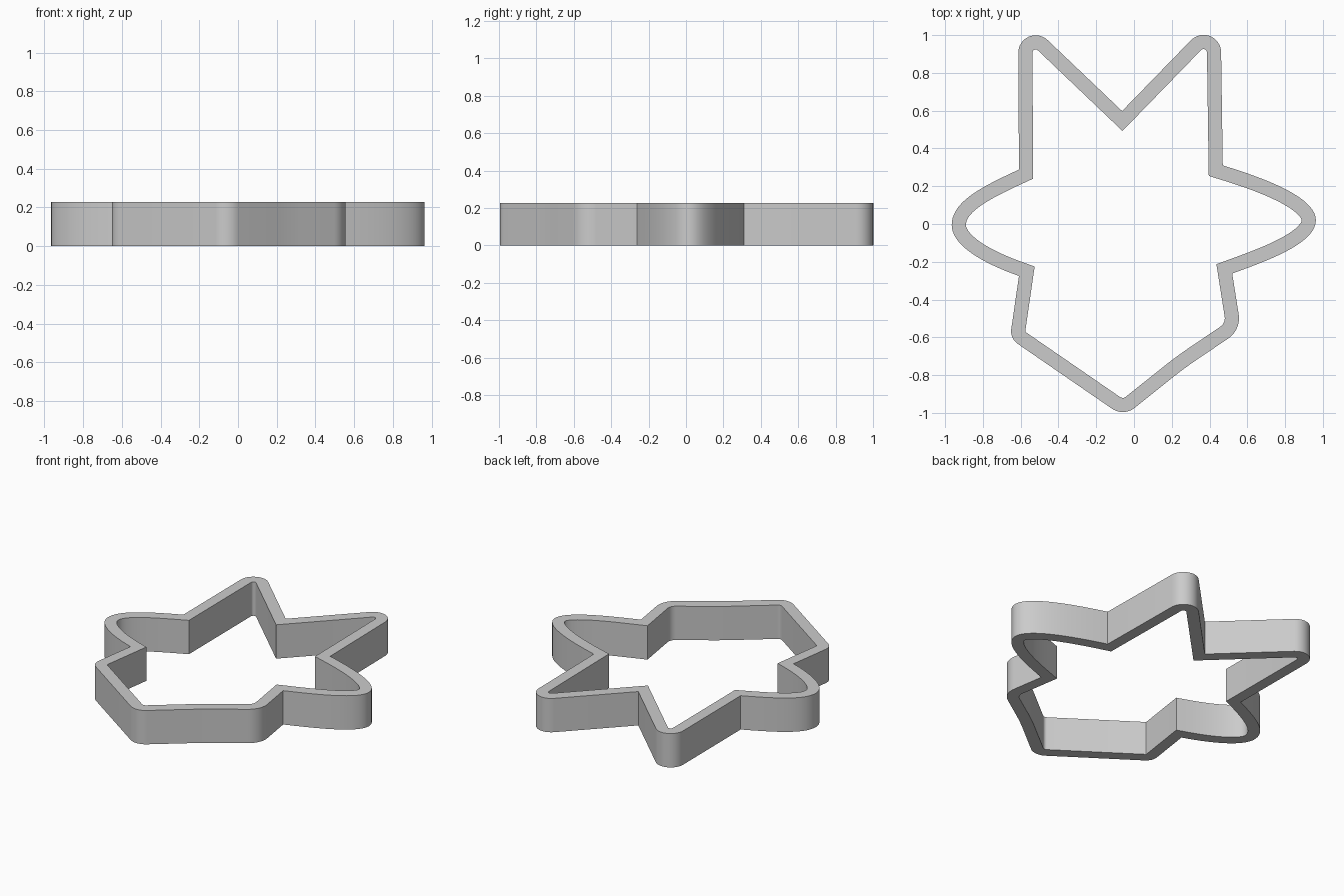
import bpy, bmesh, math
from mathutils import Vector
from mathutils.geometry import interpolate_bezier

if "Cube" in bpy.data.objects:
    bpy.data.objects.remove(bpy.data.objects["Cube"])

WALL, HEIGHT = 0.075, 0.228


def fillet(prev, corner, nxt, r, n=12):
    """Arc of radius r replacing a polygon corner."""
    a, b = (prev - corner).normalized(), (nxt - corner).normalized()
    half = a.angle(b) / 2
    p, q = corner + a * r / math.tan(half), corner + b * r / math.tan(half)
    c = corner + (a + b).normalized() * r / math.sin(half)
    turn = math.pi - 2 * half
    return [c + ((p - c) * math.sin((1 - i / n) * turn)
                 + (q - c) * math.sin(i / n * turn)) / math.sin(turn)
            for i in range(n + 1)]


def rounded(points):
    """Open polyline of (x, y, radius) with its inner corners rounded."""
    v = [Vector(p[:2]) for p in points]
    out = [v[0]]
    for i in range(1, len(v) - 1):
        r = points[i][2]
        out += fillet(v[i - 1], v[i], v[i + 1], r) if r else [v[i]]
    return out + [v[-1]]


def arm(start, h1, h2, tip, h3, h4, end, n=20):
    """Curved side point made of two bezier spans, ends excluded."""
    pts = interpolate_bezier(*[Vector(p) for p in (start, h1, h2, tip)], n)
    pts += interpolate_bezier(*[Vector(p) for p in (tip, h3, h4, end)], n)[1:]
    return [p.to_2d() for p in pts[1:-1]]


def inset(loop, d):
    """Mitred inward offset of a clockwise loop."""
    out = []
    for i, p in enumerate(loop):
        e1 = (p - loop[i - 1]).normalized()
        e2 = (loop[(i + 1) % len(loop)] - p).normalized()
        n1, n2 = Vector((e1.y, -e1.x)), Vector((e2.y, -e2.x))
        out.append(p + (n1 + n2) * d / (1 + n1.dot(n2)))
    return out


# Outer outline, clockwise: upper points, right arm, base, left arm
outline = rounded([(-0.609, 0.288, 0), (-0.614, 1.123, 0.092), (-0.063, 0.598, 0),
                   (0.458, 1.134, 0.093), (0.47, 0.31, 0)])
outline += arm((0.47, 0.31), (0.70, 0.24), (0.963, 0.14), (0.963, 0.02),
               (0.963, -0.10), (0.72, -0.19), (0.52, -0.262))
outline += rounded([(0.52, -0.262, 0), (0.567, -0.56, 0.13), (0.268, -0.762, 2.0),
                    (-0.055, -1.02, 0.1), (-0.657, -0.606, 0.08), (-0.609, -0.275, 0)])
outline += arm((-0.609, -0.275), (-0.78, -0.215), (-0.965, -0.12), (-0.965, -0.005),
               (-0.965, 0.12), (-0.80, 0.20), (-0.609, 0.288))

# Wall band: four rings joined into a hollow extrusion
inner = inset(outline, WALL)
bm = bmesh.new()
rings = [[bm.verts.new((p.x, p.y, z)) for p in loop]
         for loop, z in ((outline, 0), (outline, HEIGHT), (inner, HEIGHT), (inner, 0))]
n = len(outline)
for k in range(4):
    a, b = rings[k], rings[(k + 1) % 4]
    for i in range(n):
        j = (i + 1) % n
        bm.faces.new((a[i], a[j], b[j], b[i]))
bmesh.ops.recalc_face_normals(bm, faces=bm.faces)
mesh = bpy.data.meshes.new("cutter_wall")
bm.to_mesh(mesh)
bm.free()
wall = bpy.data.objects.new("cutter_wall", mesh)
bpy.context.collection.objects.link(wall)
bpy.context.view_layer.objects.active = wall
wall.select_set(True)
bpy.ops.object.shade_smooth_by_angle(angle=math.radians(30))
